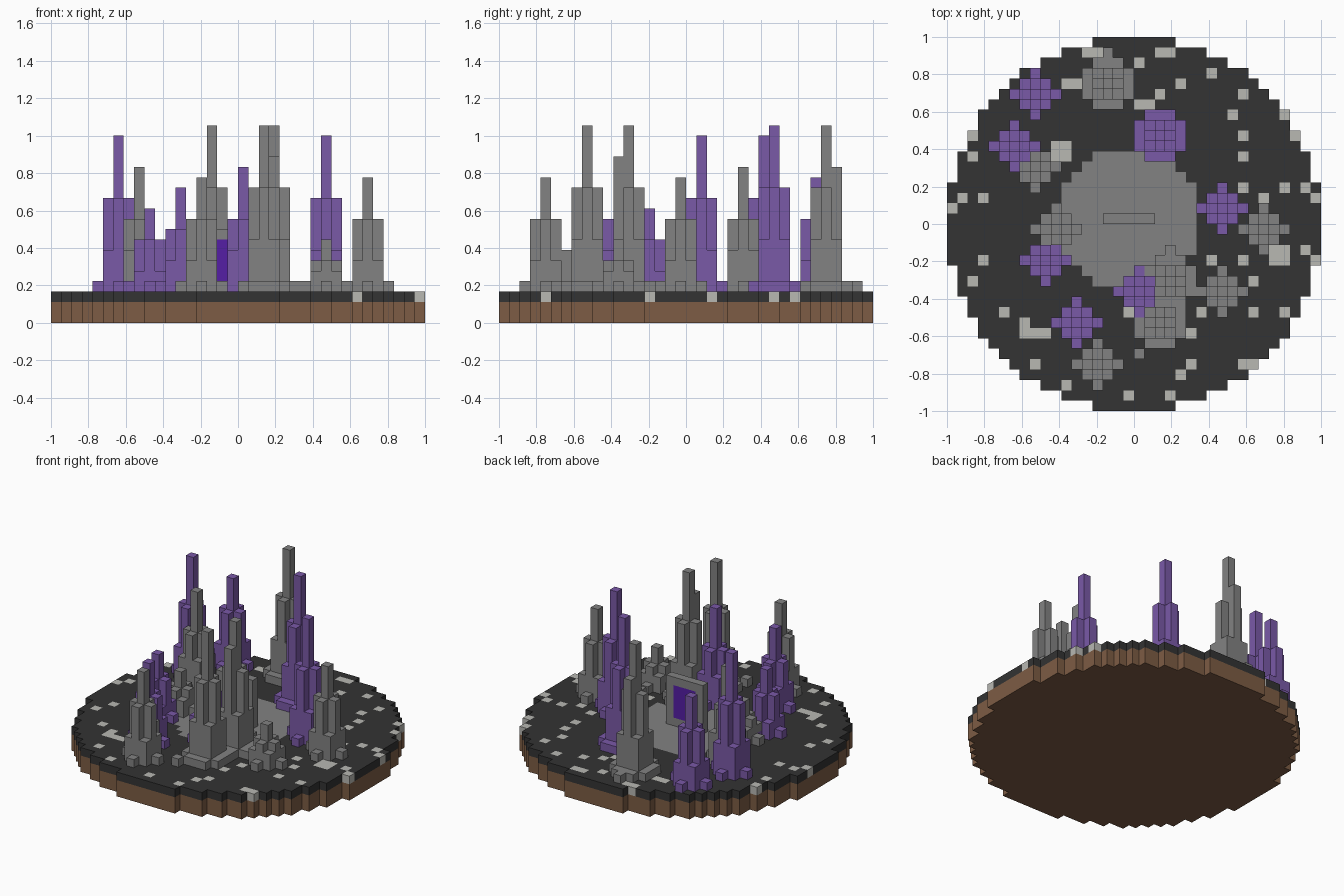
import bpy
import bmesh
from mathutils import Vector

if "Cube" in bpy.data.objects:
    bpy.data.objects.remove(bpy.data.objects["Cube"], do_unlink=True)

UNIT = 2 / 36      # edge of one block
GROUND = 3         # blocks below the top of the island
RADIUS = 18


def make_material(name, color):
    mat = bpy.data.materials.new(name)
    mat.use_nodes = True
    mat.diffuse_color = (*color, 1)
    mat.node_tree.nodes["Principled BSDF"].inputs["Base Color"].default_value = (*color, 1)
    return mat


soil = make_material("brown soil", (.205, .107, .058))
crust = make_material("black crust", (.033, .033, .033))
pale = make_material("pale pebble", (.48, .48, .45))
stone = make_material("grey stone", (.225, .225, .225))
amethyst = make_material("purple crystal", (.195, .1, .39))
glow = make_material("vivid portal purple", (.09, .013, .376))

parts = {}         # part name -> material
blocks = {}        # block position -> part name


def put(part, mat, i, j, low, high):
    """Stack blocks from low up to high at one grid cell."""
    parts[part] = mat
    for k in range(low, high):
        blocks[i, j, k] = part


# Round island: two layers of soil under one of crust
for i in range(-RADIUS, RADIUS):
    for j in range(-RADIUS, RADIUS):
        if (i + .5) ** 2 + (j + .5) ** 2 <= RADIUS ** 2:
            put("island_soil", soil, i, j, 0, 2)
            put("island_crust", crust, i, j, 2, GROUND)

# Pale pebbles set flush in the crust
pebbles = [
    (-5, 16), (-4, 16), (2, 16), (3, 16), (0, 15), (-7, 13), (-6, 13), (4, 13),
    (2, 12), (0, 11), (1, 11), (7, 14), (10, 12), (-10, 10), (-16, 8), (-16, 6),
    (9, 10), (14, 10), (10, 8), (15, 8), (-8, 7), (-7, 7), (-8, 6), (-7, 6),
    (10, 6), (10, 3), (12, 2), (14, 3), (16, 3), (17, 2), (-15, 2), (-17, 2),
    (-18, 1), (-15, -4), (12, -3), (13, -3), (14, -3), (13, -4), (14, -4),
    (16, -3), (17, -4), (7, -4), (10, -4), (11, -6), (5, -7), (6, -9), (11, -9),
    (14, -9), (-13, -9), (-11, -10), (-11, -11), (-10, -11), (-9, -11), (-16, -6),
    (-1, -9), (5, -11), (10, -14), (11, -14), (5, -14), (4, -15), (-10, -14),
    (-7, -16), (-1, -17), (3, -17)]
for i, j in pebbles:
    put("pebbles", pale, i, j, 2, GROUND)

# Round stone floor, flush with the crust
for i in range(-6, 7):
    for j in range(-6, 7):
        if i * i + j * j <= 46:
            put("stone_floor", stone, i - 1, j, 2, GROUND)

# Upright portal: stone frame around a glowing panel
for i in range(-3, 2):
    put("portal_frame", stone, i, 0, GROUND, 9)
for i in range(-2, 1):
    put("portal_panel", glow, i, 0, 4, 8)


def spire(part, mat, ci, cj, top):
    """Stepped spire: tall core, shorter neighbours, low skirt."""
    h = top - GROUND
    for i in range(-3, 4):
        for j in range(-3, 4):
            far, near = max(abs(i), abs(j)), min(abs(i), abs(j))
            rise = {(0, 0): h, (1, 0): round(.6 * h), (1, 1): round(.3 * h),
                    (2, 0): 1}.get((far, near), 0)
            if h > 15 and (far, near) == (2, 1):
                rise = 1
            put(part, mat, ci + i, cj + j, GROUND, GROUND + rise)


grey_spires = [(-3, 13, 19), (-10, 5, 15), (-8, -1, 8), (3, -6, 19),
               (2, -10, 19), (-4, -14, 14), (8, -7, 8), (12, -1, 14)]
purple_spires = [(-10, 12, 14), (-12, 7, 18), (2, 8, 19), (8, 1, 18),
                 (-9, -4, 11), (-6, -10, 13), (0, -7, 15)]
for n, s in enumerate(grey_spires, 1):
    spire(f"stone_spire_{n}", stone, *s)
for n, s in enumerate(purple_spires, 1):
    spire(f"crystal_spire_{n}", amethyst, *s)

# Side shoulders and low tips on some stone spires
put("stone_spire_1", stone, -3, 14, GROUND, 15)
put("stone_spire_1", stone, -3, 16, GROUND, 4)
put("stone_spire_4", stone, 3, -7, GROUND, 16)
put("stone_spire_4", stone, 3, -3, GROUND, 4)
put("stone_spire_5", stone, 0, -13, GROUND, 4)
put("stone_spire_6", stone, -4, -12, GROUND, 7)

# Mesh each part from the exposed sides of its blocks
AXES = [Vector(a) for a in ((1, 0, 0), (0, 1, 0), (0, 0, 1))]
for part, mat in parts.items():
    bm = bmesh.new()
    for cell in [c for c, p in blocks.items() if p == part]:
        mid = Vector(cell) + Vector((.5, .5, .5))
        for a in range(3):
            for sign in (1, -1):
                n = AXES[a] * sign
                if tuple(int(c + d) for c, d in zip(cell, n)) in blocks:
                    continue
                u = AXES[(a + 1) % 3] / 2
                v = n.cross(u)
                corners = (-u - v, u - v, u + v, v - u)
                bm.faces.new([bm.verts.new((mid + n / 2 + c) * UNIT) for c in corners])
    bmesh.ops.remove_doubles(bm, verts=bm.verts, dist=UNIT / 100)
    mesh = bpy.data.meshes.new(part)
    bm.to_mesh(mesh)
    bm.free()
    mesh.materials.append(mat)
    bpy.context.collection.objects.link(bpy.data.objects.new(part, mesh))
